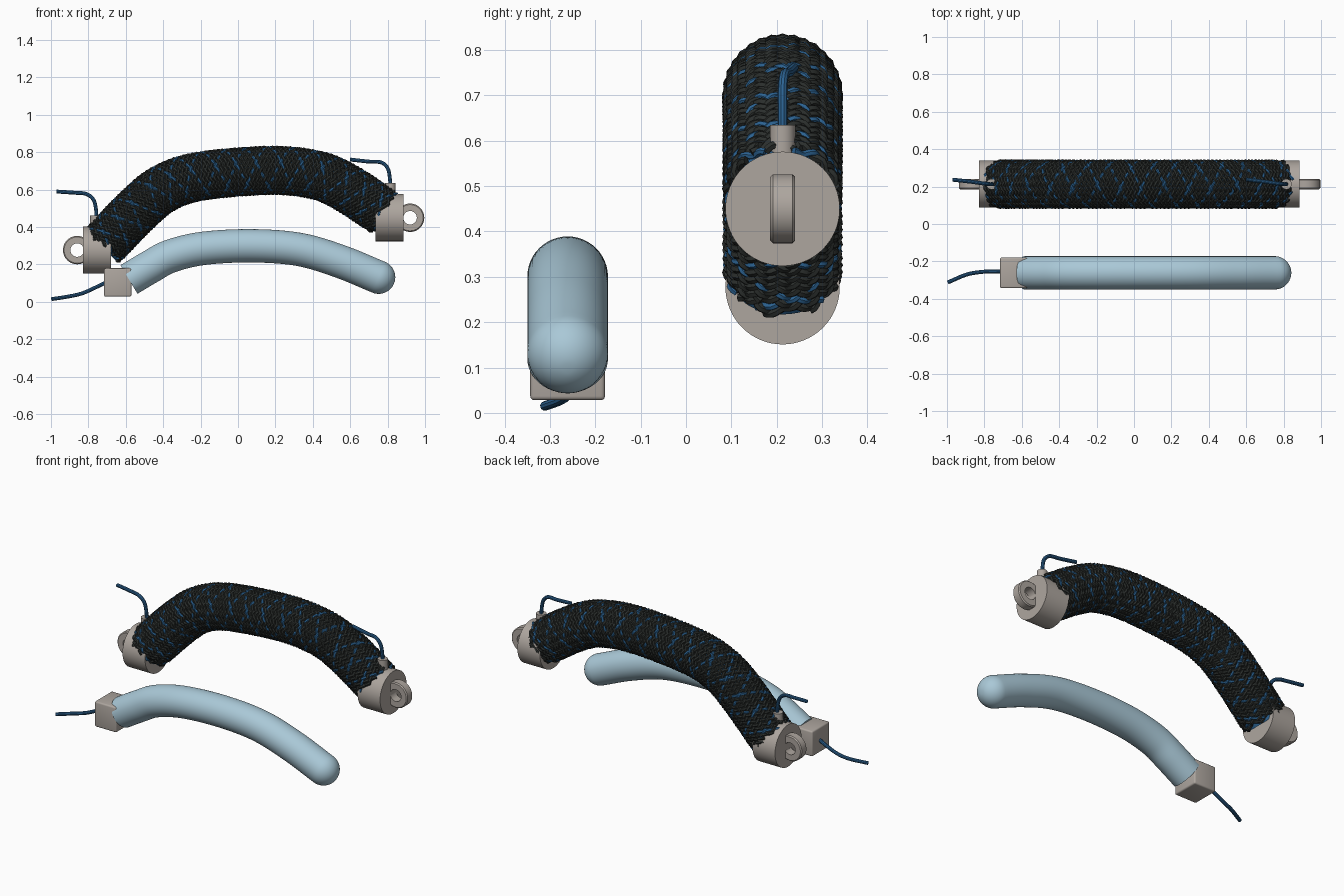
import bpy, bmesh, math, random
from mathutils import Vector, Matrix

random.seed(4)
if "Cube" in bpy.data.objects:
    bpy.data.objects.remove(bpy.data.objects["Cube"])


def material(name, rgb):
    m = bpy.data.materials.new(name)
    m.use_nodes = True
    m.diffuse_color = (*rgb, 1)
    m.node_tree.nodes["Principled BSDF"].inputs["Base Color"].default_value = (*rgb, 1)
    return m


GREY = material("warm grey", (0.42, 0.38, 0.345))
DARK = material("charcoal cord", (0.024, 0.028, 0.026))
BLUE = material("cable blue", (0.025, 0.125, 0.29))
PALE = material("pale blue", (0.40, 0.58, 0.68))


def add_object(name, bm, mat):
    bmesh.ops.recalc_face_normals(bm, faces=bm.faces)
    me = bpy.data.meshes.new(name)
    bm.to_mesh(me)
    bm.free()
    me.materials.append(mat)
    ob = bpy.data.objects.new(name, me)
    bpy.context.collection.objects.link(ob)
    bpy.ops.object.select_all(action="DESELECT")
    ob.select_set(True)
    bpy.context.view_layer.objects.active = ob
    bpy.ops.object.shade_smooth_by_angle(angle=math.radians(35))
    return ob


def smooth_path(points, count):
    """Evenly spaced points on a rounded curve through the given points."""
    p = [Vector(q) for q in points]
    p = [2 * p[0] - p[1]] + p + [2 * p[-1] - p[-2]]
    dense = []
    for a, b, c, d in zip(p, p[1:], p[2:], p[3:]):
        for k in range(40):
            t = k / 40
            dense.append(0.5 * (2 * b + (c - a) * t + (2 * a - 5 * b + 4 * c - d) * t ** 2
                                + (3 * b - a - 3 * c + d) * t ** 3))
    dense.append(p[-2])
    dist = [0]
    for a, b in zip(dense, dense[1:]):
        dist.append(dist[-1] + (b - a).length)
    out, j = [], 0
    for i in range(count):
        s = dist[-1] * i / (count - 1)
        while j < len(dense) - 2 and dist[j + 1] < s:
            j += 1
        f = (s - dist[j]) / (dist[j + 1] - dist[j])
        out.append(dense[j].lerp(dense[j + 1], f))
    return out


def frames(path):
    """Position, in-plane normal and tangent along an arch in the xz plane."""
    out = []
    for i, p in enumerate(path):
        t = (path[min(i + 1, len(path) - 1)] - path[max(i - 1, 0)]).normalized()
        out.append((p, Vector((-t.z, 0, t.x)), t))
    return out


SIDE = Vector((0, 1, 0))


def arch_tube(name, path, radius, mat, sides=40, dome=False):
    rings = [(p, n, radius) for p, n, t in frames(path)]
    if dome:
        p, n, t = frames(path)[-1]
        for k in range(1, 12):
            a = math.pi / 2 * k / 12
            rings.append((p + t * radius * math.sin(a), n, radius * math.cos(a)))
    bm = bmesh.new()
    loops = []
    for p, n, r in rings:
        loops.append([bm.verts.new(p + r * (n * math.cos(a) + SIDE * math.sin(a)))
                      for a in (math.tau * k / sides for k in range(sides))])
    for a, b in zip(loops, loops[1:]):
        for k in range(sides):
            m = (k + 1) % sides
            bm.faces.new((a[k], a[m], b[m], b[k]))
    bm.faces.new(loops[0])
    bm.faces.new(loops[-1])
    return add_object(name, bm, mat)


def cords(name, paths, radius, mat, resolution=1):
    """Round cords along lists of points, turned into one mesh."""
    cu = bpy.data.curves.new(name, "CURVE")
    cu.dimensions = "3D"
    cu.bevel_depth = radius
    cu.bevel_resolution = resolution
    cu.use_fill_caps = True
    for path in paths:
        sp = cu.splines.new("POLY")
        sp.points.add(len(path) - 1)
        sp.points.foreach_set("co", [c for p in path for c in (*p, 1)])
    tmp = bpy.data.objects.new(name + "_path", cu)
    bpy.context.collection.objects.link(tmp)
    dg = bpy.context.evaluated_depsgraph_get()
    me = bpy.data.meshes.new_from_object(tmp.evaluated_get(dg))
    bpy.data.objects.remove(tmp)
    bm = bmesh.new()
    bm.from_mesh(me)
    bpy.data.meshes.remove(me)
    return add_object(name, bm, mat)


def cylinder(name, centre, radius, depth, axis, mat, sides=48):
    bm = bmesh.new()
    turn = Vector((0, 0, 1)).rotation_difference(Vector(axis)).to_matrix().to_4x4()
    bmesh.ops.create_cone(bm, cap_ends=True, segments=sides, radius1=radius, radius2=radius,
                          depth=depth, matrix=Matrix.Translation(centre) @ turn)
    return add_object(name, bm, mat)


def eyelet(name, centre, outer, inner, width, mat, sides=48):
    """Flat ring with softened outer edges, hole along y."""
    e = 0.006
    h = width / 2
    profile = [(inner, -h), (outer - e, -h), (outer, e - h), (outer, h - e), (outer - e, h), (inner, h)]
    bm = bmesh.new()
    loops = []
    for k in range(sides):
        a = math.tau * k / sides
        loops.append([bm.verts.new(Vector(centre) + Vector((r * math.cos(a), y, r * math.sin(a))))
                      for r, y in profile])
    for a, b in zip(loops, loops[1:] + loops[:1]):
        for k in range(len(profile)):
            m = (k + 1) % len(profile)
            bm.faces.new((a[k], a[m], b[m], b[k]))
    return add_object(name, bm, mat)


# Braided actuator: blue liner under woven cords
Y = 0.213
ARCH = [(-0.73, Y, 0.295), (-0.53, Y, 0.50), (-0.39, Y, 0.61), (-0.2, Y, 0.672),
        (0.17, Y, 0.703), (0.41, Y, 0.68), (0.57, Y, 0.615), (0.79, Y, 0.472)]
arch_tube("braid_liner", smooth_path(ARCH, 60), 0.112, BLUE)

STRANDS, TURNS, STEPS = 16, 5, 480
spine = frames(smooth_path(ARCH, STEPS))
dark, blue = [], []
for way in (1, -1):
    for s in range(STRANDS):
        path = []
        first, last = random.randint(0, 12), STEPS - random.randint(0, 12)
        for i in range(first, last):
            p, n, t = spine[i]
            a = math.tau * (s / STRANDS + way * TURNS * i / STEPS)
            r = 0.119 + way * 0.005 * math.cos(STRANDS * a)
            path.append(p + r * (n * math.cos(a) + SIDE * math.sin(a)))
        (blue if s % 5 == 0 and s < 15 else dark).append(path)
cords("dark_braid", dark, 0.0095, DARK)
cords("blue_braid", blue, 0.008, BLUE)

# End caps, eyelets, cable ports
for side, cap_x, eye_x, port_x, z in (("right", -0.755, -0.86, -0.762, 0.277),
                                      ("left", 0.81, 0.92, 0.815, 0.45)):
    cylinder(side + "_end_cap", (cap_x, Y, z), 0.126, 0.15, (1, 0, 0), GREY, 64)
    eyelet(side + "_eyelet", (eye_x, Y, z), 0.076, 0.036, 0.055, GREY)
    cylinder(side + "_cable_port", (port_x, Y, z + 0.145), 0.028, 0.08, (0, 0, 1), GREY, 32)

# Cables
CABLES = {
    "right_cable": [(-0.757, Y, 0.44), (-0.76, Y, 0.50), (-0.775, Y, 0.55), (-0.815, 0.218, 0.578),
                    (-0.88, 0.227, 0.584), (-0.97, 0.237, 0.59)],
    "left_cable": [(0.815, Y, 0.60), (0.812, Y, 0.66), (0.80, Y, 0.715), (0.765, 0.217, 0.746),
                   (0.70, 0.226, 0.75), (0.60, 0.238, 0.761)],
    "sensor_cable": [(-0.69, -0.255, 0.112), (-0.76, -0.253, 0.078), (-0.83, -0.258, 0.047),
                     (-0.90, -0.272, 0.03), (-0.995, -0.312, 0.015)],
}
for name, pts in CABLES.items():
    cords(name, [smooth_path(pts, 40)], 0.0105, BLUE, 3)

# Smooth soft tube with a domed tip
V = -0.261
TUBE = [(-0.583, V, 0.12), (-0.47, V, 0.187), (-0.36, V, 0.245), (-0.18, V, 0.287), (0.08, V, 0.30),
        (0.33, V, 0.28), (0.55, V, 0.215), (0.752, V, 0.132)]
arch_tube("soft_tube", smooth_path(TUBE, 60), 0.089, PALE, 48, dome=True)

# Connector block
bm = bmesh.new()
bmesh.ops.create_cube(bm, size=1, matrix=Matrix.Translation((-0.643, V, 0.104))
                      @ Matrix.Diagonal((0.146, 0.165, 0.152, 1)))
bmesh.ops.bevel(bm, geom=bm.edges[:], offset=0.009, segments=3, profile=0.5, affect="EDGES")
add_object("connector_block", bm, GREY)
